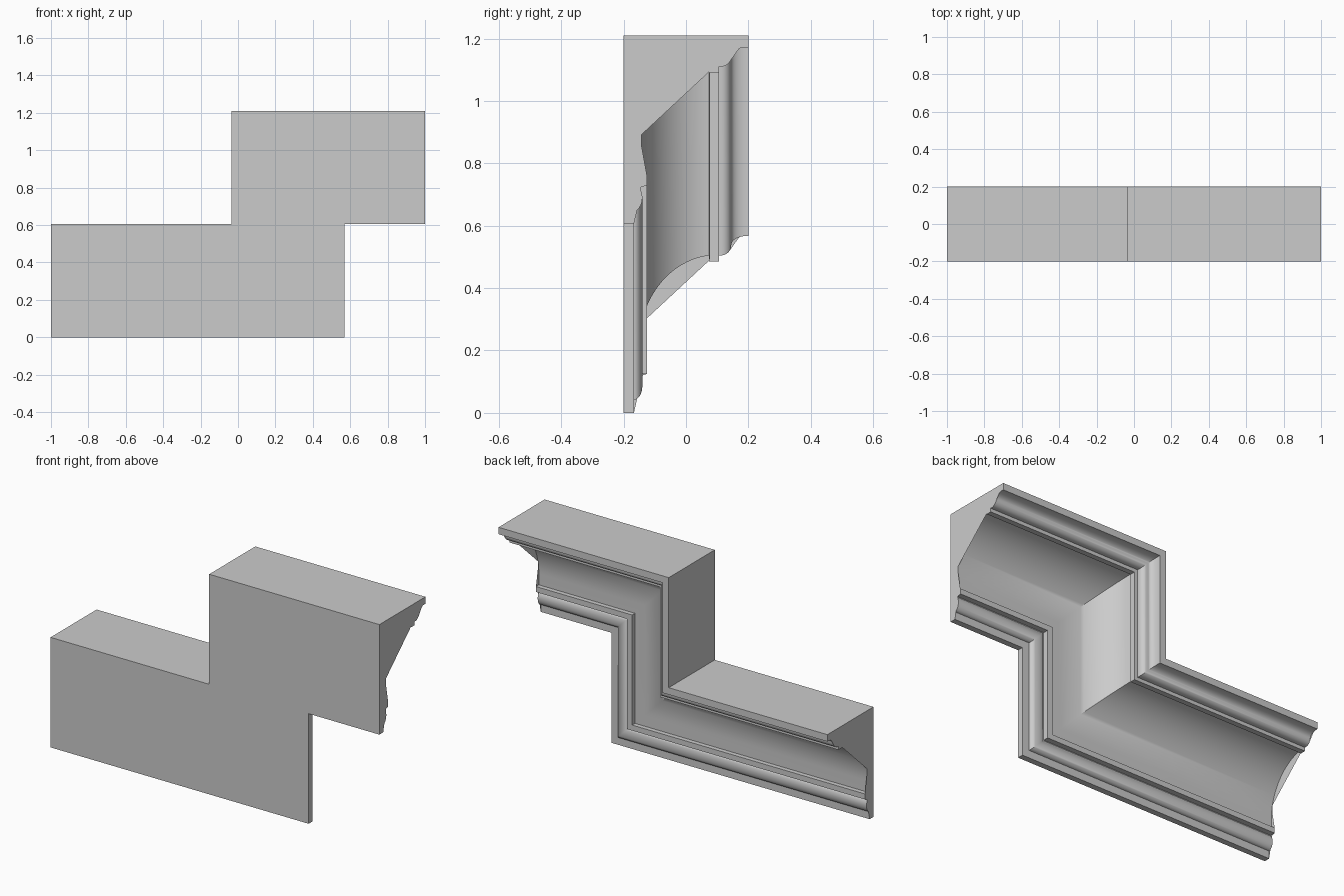
import bpy, bmesh, math

if "Cube" in bpy.data.objects:
    bpy.data.objects.remove(bpy.data.objects["Cube"])

H = 0.605  # height of the moulding band


def arc(cy, cz, ry, rz, a0, a1, n):
    """Elliptical arc in (depth, height), angles in degrees."""
    out = []
    for i in range(n + 1):
        a = math.radians(a0 + (a1 - a0) * i / n)
        out.append((cy + ry * math.cos(a), cz + rz * math.sin(a)))
    return out


# Cross-section: (depth y, offset from the lower edge)
profile = [(-0.2, 0.0), (-0.167, 0.0)]
profile += arc(-0.168, 0.085, 0.028, 0.043, -88, 0, 8)      # bead, lower half
profile += arc(-0.168, 0.085, 0.028, 0.04, 8, 62, 5)        # bead, upper half
profile += [(-0.155, 0.125), (-0.125, 0.125), (-0.125, 0.155), (-0.15, 0.155)]
profile += arc(0.1, 0.217, 0.25, 0.289, 180, 96, 24)        # large cove
profile += [(0.075, 0.485), (0.105, 0.485), (0.105, 0.505)]
profile += arc(0.113, 0.538, 0.032, 0.033, -90, 0, 8)       # crown, convex
profile += arc(0.194, 0.538, 0.049, 0.029, 172, 90, 8)      # crown, hollow
profile += [(0.2, 0.567), (0.2, H), (-0.2, H)]

# Stepped path with mitred corners: (x, z, x shift per offset)
path = [(-1.0, 0.0, 0.0), (0.57, 0.0, -1.0), (0.57, H, -1.0), (1.0, H, 0.0)]

bm = bmesh.new()
rings = [[bm.verts.new((x + s * d, y, z + d)) for y, d in profile]
         for x, z, s in path]
n = len(profile)
for a, b in zip(rings, rings[1:]):
    for i in range(n):
        j = (i + 1) % n
        bm.faces.new((a[i], a[j], b[j], b[i]))
caps = [bm.faces.new(rings[0]), bm.faces.new(rings[-1])]
bmesh.ops.triangulate(bm, faces=caps)
bmesh.ops.recalc_face_normals(bm, faces=bm.faces)

mesh = bpy.data.meshes.new("stepped_cornice")
bm.to_mesh(mesh)
bm.free()
obj = bpy.data.objects.new("stepped_cornice", mesh)
bpy.context.collection.objects.link(obj)

# Plain grey plaster
mat = bpy.data.materials.new("grey_plaster")
mat.diffuse_color = (0.6, 0.6, 0.6, 1)
mat.use_nodes = True
mat.node_tree.nodes["Principled BSDF"].inputs["Base Color"].default_value = mat.diffuse_color
mesh.materials.append(mat)

bpy.context.view_layer.objects.active = obj
obj.select_set(True)
bpy.ops.object.shade_smooth_by_angle(angle=math.radians(30))
